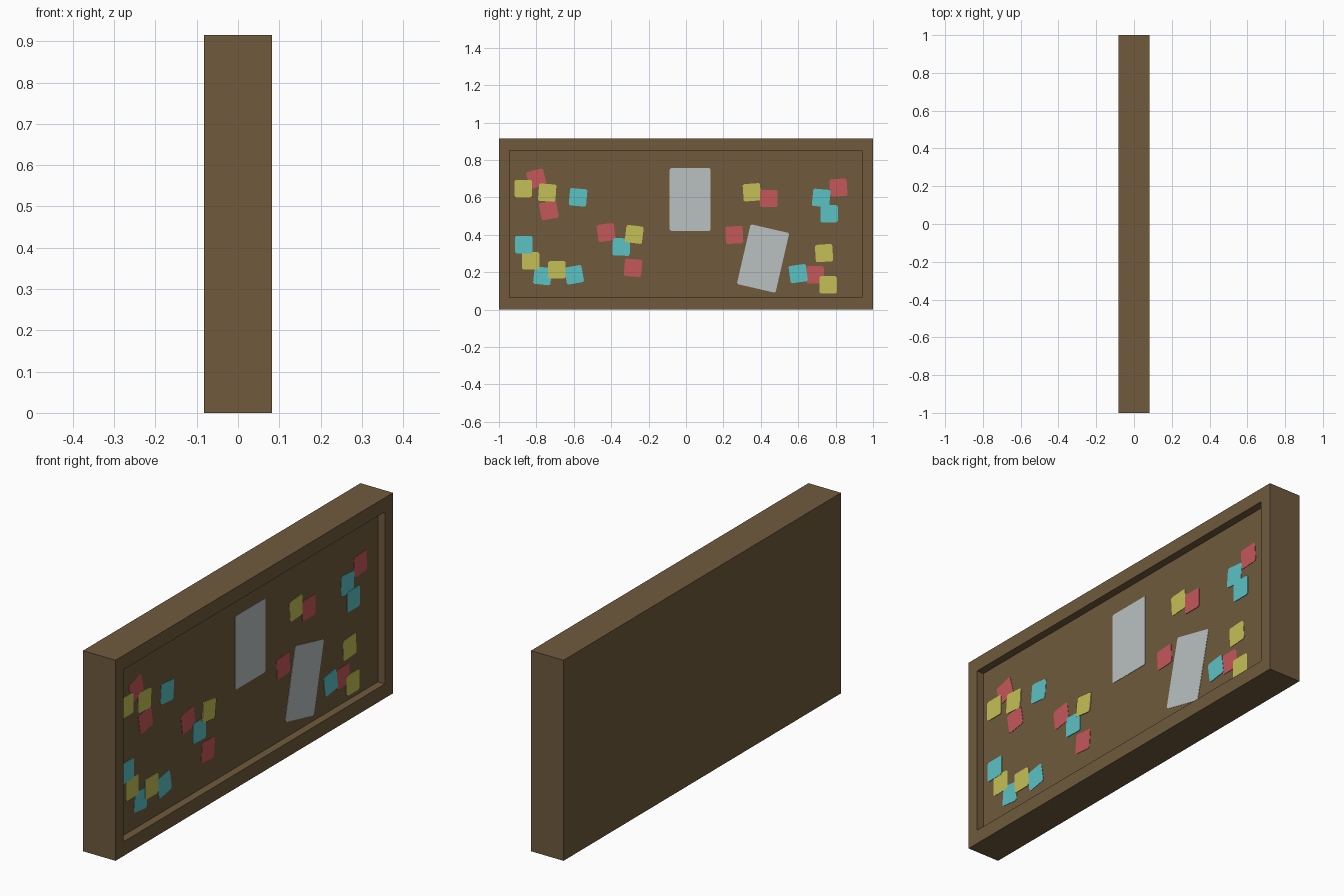
import bpy, bmesh
from math import radians, sin, cos

if "Cube" in bpy.data.objects:
    bpy.data.objects.remove(bpy.data.objects["Cube"])

X, H, BACK = 0.082, 0.915, 0.046   # half thickness, height, recessed panel x


def material(name, rgb):
    m = bpy.data.materials.new(name)
    m.diffuse_color = (*rgb, 1)
    m.use_nodes = True
    m.node_tree.nodes["Principled BSDF"].inputs["Base Color"].default_value = m.diffuse_color
    return m


MATS = {
    "brown": material("brown board", (0.16, 0.102, 0.047)),
    "w": material("pale paper", (0.49, 0.53, 0.53)),
    "r": material("red note", (0.56, 0.095, 0.105)),
    "y": material("yellow note", (0.55, 0.52, 0.095)),
    "c": material("cyan note", (0.105, 0.54, 0.55)),
}


def finish(bm, name, mat):
    bmesh.ops.recalc_face_normals(bm, faces=bm.faces)
    me = bpy.data.meshes.new(name)
    bm.to_mesh(me)
    bm.free()
    me.materials.append(mat)
    bpy.context.collection.objects.link(bpy.data.objects.new(name, me))


# Board: box whose +x face is inset and pushed in to leave a frame
bm = bmesh.new()
bmesh.ops.create_cube(bm, size=1)
for v in bm.verts:
    v.co = (v.co.x * 2 * X, v.co.y * 2, (v.co.z + 0.5) * H)
face = max(bm.faces, key=lambda f: f.calc_center_median().x)
bmesh.ops.inset_region(bm, faces=[face], thickness=0.05)
for v in face.verts:
    v.co.y = 0.942 if v.co.y > 0 else -0.944
    v.co.z = 0.85 if v.co.z > H / 2 else 0.065
panel = bmesh.ops.extrude_discrete_faces(bm, faces=[face])["faces"][0]
for v in panel.verts:
    v.co.x = BACK
finish(bm, "framed_board", MATS["brown"])


# Paper: thin plate with clipped corners, stacked by layer
def paper(name, mat, y, z, w, h, angle, layer):
    a, c = radians(angle), 0.007
    w, h = w / 2, h / 2
    pts = [(w - c, h), (-w + c, h), (-w, h - c), (-w, -h + c),
           (-w + c, -h), (w - c, -h), (w, -h + c), (w, h - c)]
    x = BACK + 0.0015 + 0.0012 * layer
    bm = bmesh.new()
    front = [bm.verts.new((x, y + p * cos(a) - q * sin(a), z + p * sin(a) + q * cos(a)))
             for p, q in pts]
    back = [bm.verts.new((BACK, v.co.y, v.co.z)) for v in front]
    bm.faces.new(front)
    bm.faces.new(back)
    for i in range(8):
        j = (i + 1) % 8
        bm.faces.new((front[i], front[j], back[j], back[i]))
    finish(bm, name, MATS[mat])


# Large sheets
paper("upright_sheet", "w", 0.022, 0.589, 0.218, 0.336, 0, 0)
paper("tilted_sheet", "w", 0.412, 0.273, 0.212, 0.328, -13, 0)

# Sticky notes: colour, y, z, tilt, layer
NOTES = [
    ("r", -0.80, 0.70, 15, 0), ("y", -0.87, 0.647, 0, 1), ("y", -0.742, 0.625, -4, 1),
    ("r", -0.733, 0.53, 10, 0), ("c", -0.577, 0.60, -5, 0),
    ("r", -0.427, 0.412, 8, 0), ("c", -0.346, 0.335, -2, 1), ("y", -0.277, 0.402, -7, 2),
    ("r", -0.283, 0.223, -5, 0),
    ("c", -0.867, 0.347, 0, 1), ("y", -0.83, 0.26, 0, 0), ("c", -0.767, 0.18, -6, 0),
    ("y", -0.69, 0.213, 0, 1), ("c", -0.598, 0.186, 10, 0),
    ("y", 0.352, 0.627, 4, 0), ("r", 0.443, 0.594, 0, 1), ("r", 0.258, 0.399, 3, 0),
    ("c", 0.723, 0.597, -5, 0), ("c", 0.765, 0.512, 0, 1), ("r", 0.815, 0.652, 4, 0),
    ("y", 0.738, 0.302, 4, 0), ("c", 0.60, 0.192, 8, 1), ("r", 0.69, 0.186, 0, 0),
    ("y", 0.76, 0.132, 0, 1),
]
for i, (m, y, z, tilt, layer) in enumerate(NOTES):
    paper(f"sticky_note_{i + 1}", m, y, z, 0.093, 0.093, tilt, layer)
